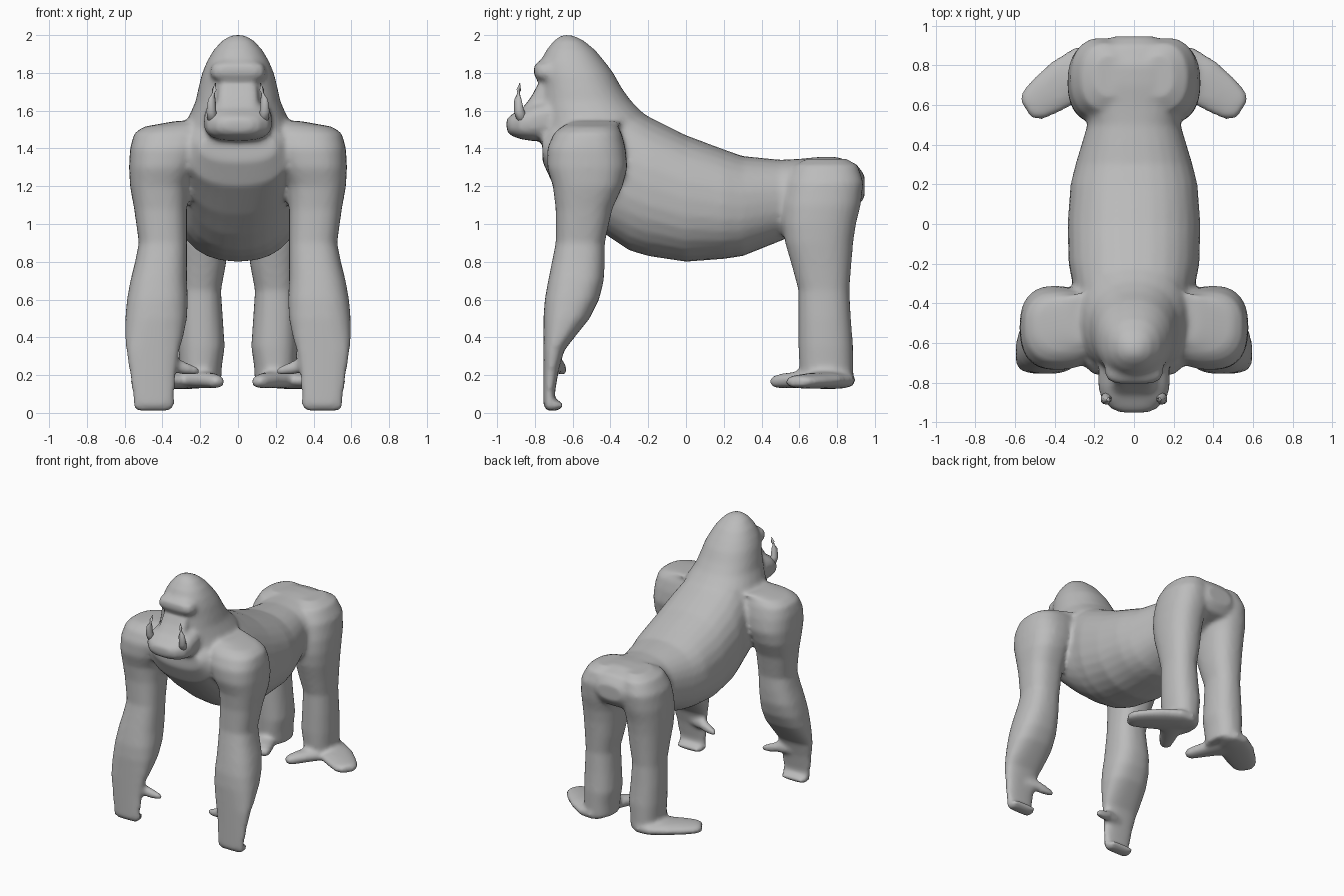
import bpy, bmesh, math
from mathutils import Vector

grey = bpy.data.materials.new("grey")
grey.diffuse_color = (0.5, 0.5, 0.5, 1)


def skin(bm, rings):
    """Bridge equal vertex rings and close both ends."""
    rings = [[bm.verts.new(p) for p in r] for r in rings]
    n = len(rings[0])
    for a, b in zip(rings, rings[1:]):
        for i in range(n):
            j = (i + 1) % n
            bm.faces.new((a[i], a[j], b[j], b[i]))
    bm.faces.new(rings[0][::-1])
    bm.faces.new(rings[-1])


def around(n, p):
    """Superellipse points; p = 2 is round, larger is boxier."""
    for i in range(n):
        t = 2 * math.pi * i / n
        c, s = math.cos(t), math.sin(t)
        yield (math.copysign(abs(c) ** (2 / p), c), math.copysign(abs(s) ** (2 / p), s))


def loft(bm, axis, rows, side=1, p=2.3, n=28):
    """Rows are (position, x0, x1, b0, b1) along axis 'y' or 'z'."""
    rings = []
    for t, x0, x1, b0, b1 in rows:
        ring = []
        for c, s in around(n, p):
            x = side * ((x0 + x1) / 2 + c * (x1 - x0) / 2)
            b = (b0 + b1) / 2 + s * (b1 - b0) / 2
            ring.append((x, t, b) if axis == 'y' else (x, b, t))
        rings.append(ring)
    skin(bm, rings)


def tube(bm, rows, side=1, n=16):
    """Rows are (x, y, z, side radius, upright radius) along a path."""
    pts = [Vector(r[:3]) for r in rows]
    rings = []
    for i, r in enumerate(rows):
        d = pts[min(i + 1, len(pts) - 1)] - pts[max(i - 1, 0)]
        u = Vector((0, 0, 1)).cross(d)
        u = u.normalized() if u.length > 0.02 else Vector((1, 0, 0))
        v = d.cross(u).normalized()
        ring = [pts[i] + u * c * r[3] + v * s * r[4] for c, s in around(n, 2.2)]
        rings.append([(side * q.x, q.y, q.z) for q in ring])
    skin(bm, rings)


def finish(name, bm):
    bmesh.ops.recalc_face_normals(bm, faces=bm.faces)
    me = bpy.data.meshes.new(name)
    bm.to_mesh(me)
    bm.free()
    me.materials.append(grey)
    me.shade_smooth()
    ob = bpy.data.objects.new(name, me)
    bpy.context.collection.objects.link(ob)
    return ob


body = bmesh.new()

# torso, from rump to chest
loft(body, 'y', [(y, -w, w, b, t) for y, w, b, t in (
    (0.945, .10, 1.14, 1.26), (.90, .22, 1.08, 1.32), (.80, .28, 1.05, 1.355),
    (.70, .29, 1.0, 1.355), (.60, .25, .95, 1.345), (.50, .235, .91, 1.34),
    (.30, .295, .83, 1.36), (.20, .32, .815, 1.395), (0, .335, .80, 1.47),
    (-.20, .33, .83, 1.57), (-.30, .31, .86, 1.63), (-.42, .30, .94, 1.65),
    (-.55, .30, 1.05, 1.62), (-.70, .27, 1.20, 1.55), (-.76, .20, 1.33, 1.48))])

# head and neck, from below the jaw to the crown
loft(body, 'z', [(z, -w, w, f, b) for z, w, f, b in (
    (1.38, .24, -.74, -.20), (1.50, .29, -.765, -.20), (1.57, .26, -.77, -.21),
    (1.65, .225, -.775, -.29), (1.72, .21, -.77, -.34), (1.80, .19, -.775, -.385),
    (1.86, .165, -.77, -.43), (1.92, .13, -.74, -.48), (1.97, .085, -.70, -.54),
    (2.0, .035, -.66, -.60))], p=2.2)

# brow ridge
loft(body, 'z', [(1.77, -.14, .14, -.795, -.6), (1.80, -.15, .15, -.808, -.6),
                 (1.84, -.14, .14, -.803, -.6), (1.865, -.10, .10, -.775, -.6)], p=4)

# jutting lower jaw
loft(body, 'y', [(-.95, -.07, .07, 1.495, 1.555), (-.93, -.115, .115, 1.47, 1.575),
                 (-.88, -.165, .165, 1.45, 1.605), (-.82, -.18, .18, 1.44, 1.635),
                 (-.74, -.18, .18, 1.44, 1.66), (-.60, -.16, .16, 1.46, 1.66)], p=2.8)

# flat upper muzzle
loft(body, 'z', [(1.55, -.11, .11, -.885, -.65), (1.62, -.11, .11, -.86, -.65),
                 (1.68, -.11, .11, -.815, -.65), (1.74, -.10, .10, -.785, -.65)], p=5)

for s in (1, -1):
    # arm, from shoulder to fist
    loft(body, 'z', [
        (1.545, .12, .33, -.60, -.34), (1.515, .14, .50, -.66, -.36),
        (1.48, .16, .55, -.70, -.34), (1.40, .18, .572, -.735, -.32),
        (1.30, .22, .577, -.735, -.31), (1.20, .26, .572, -.705, -.335),
        (1.08, .27, .55, -.69, -.39), (.90, .27, .525, -.69, -.43),
        (.80, .27, .545, -.71, -.43), (.70, .27, .57, -.73, -.435),
        (.60, .265, .588, -.748, -.46), (.50, .27, .597, -.755, -.51),
        (.40, .29, .597, -.755, -.59), (.33, .31, .592, -.755, -.645),
        (.22, .33, .575, -.755, -.675), (.10, .335, .56, -.755, -.695),
        (.04, .335, .555, -.755, -.69), (.012, .36, .54, -.735, -.69)],
        side=s, p=2.5)
    # curled fingertips
    loft(body, 'y', [(-.74, .345, .55, .012, .07), (-.69, .345, .55, .010, .065),
                     (-.655, .36, .54, .025, .06)], side=s, p=3)
    # thumb
    tube(body, [(.42, -.70, .25, .04, .04), (.33, -.675, .25, .035, .04),
                (.26, -.66, .23, .03, .03), (.205, -.65, .22, .018, .018)], side=s)

    # hind leg, from hip to ankle
    loft(body, 'z', [
        (1.345, .05, .20, .64, .85), (1.31, .02, .27, .57, .91),
        (1.22, .01, .32, .53, .94), (1.10, .02, .335, .51, .925),
        (1.0, .04, .335, .51, .90), (.90, .05, .33, .525, .885),
        (.78, .065, .32, .56, .875), (.65, .09, .31, .595, .865),
        (.50, .08, .315, .595, .873), (.35, .07, .315, .595, .885),
        (.25, .085, .31, .60, .885), (.15, .09, .31, .61, .885)],
        side=s, p=2.3)
    # splayed foot
    tube(body, [(.16, .85, .17, .06, .035), (.23, .80, .172, .115, .045),
                (.34, .72, .172, .125, .045), (.44, .65, .168, .11, .04),
                (.51, .60, .165, .09, .035), (.545, .578, .165, .06, .025)], side=s)
    # big toe
    tube(body, [(.24, .70, .175, .09, .045), (.18, .60, .175, .07, .045),
                (.135, .52, .17, .055, .04), (.11, .475, .165, .045, .035),
                (.10, .448, .165, .02, .02)], side=s)

gorilla = finish("ape_body", body)
merge = gorilla.modifiers.new("merge", 'REMESH')
merge.mode = 'VOXEL'
merge.voxel_size = 0.016
merge.use_smooth_shade = True
soft = gorilla.modifiers.new("soften", 'SMOOTH')
soft.factor = 0.5
soft.iterations = 6

# upright tusks at the mouth corners
for s, label in ((1, "left"), (-1, "right")):
    bm = bmesh.new()
    tube(bm, [(.13, -.86, 1.54, .03, .03), (.142, -.885, 1.60, .026, .026),
              (.138, -.89, 1.66, .02, .02), (.126, -.885, 1.71, .012, .012),
              (.12, -.88, 1.745, .003, .003)], side=s, n=10)
    finish("tusk_" + label, bm)
